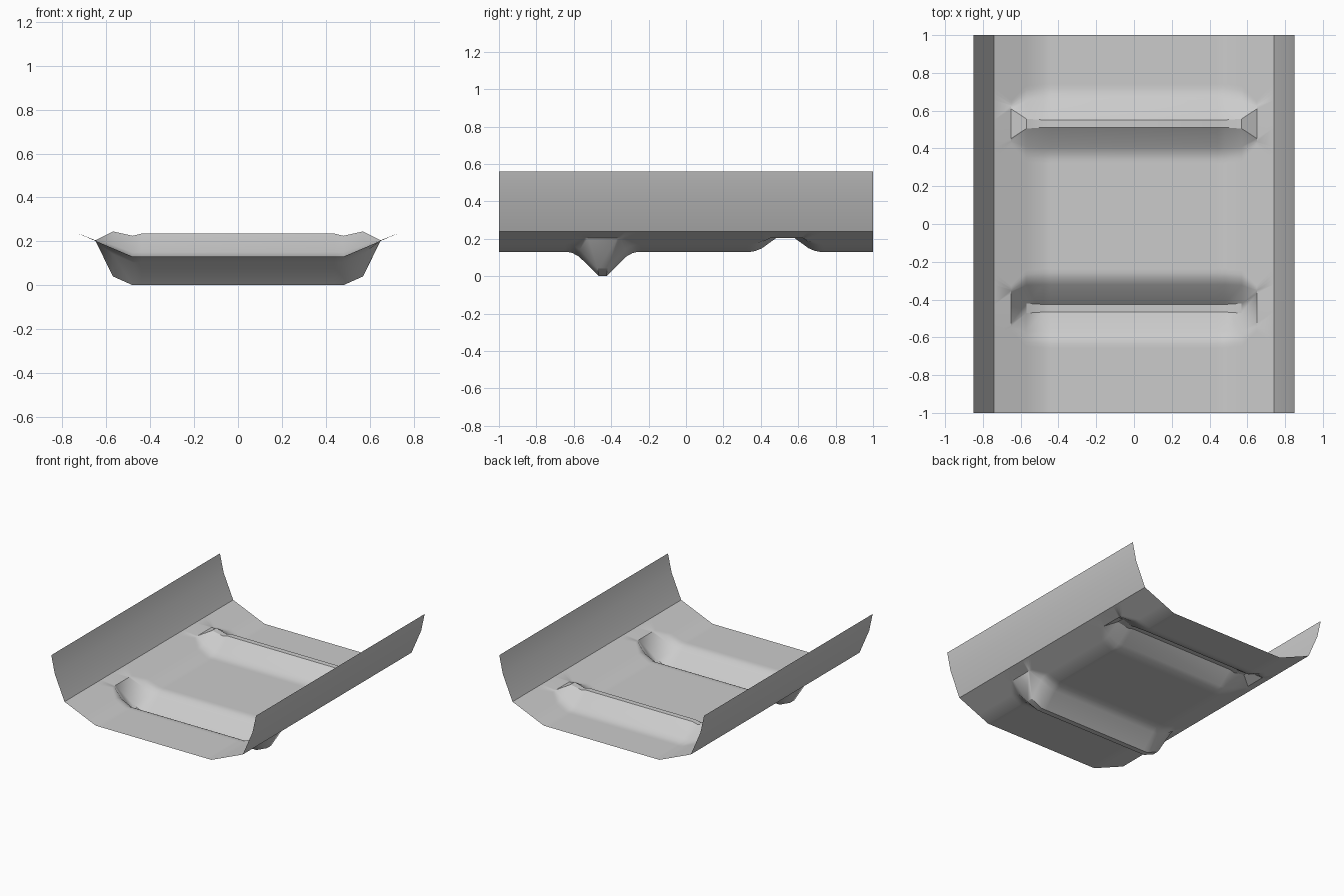
import bpy, bmesh, math

cube = bpy.data.objects.get("Cube")
if cube:
    bpy.data.objects.remove(cube)

steel = bpy.data.materials.new("plain grey")
steel.use_nodes = True
grey = (0.6, 0.6, 0.6, 1)
steel.diffuse_color = grey
steel.node_tree.nodes["Principled BSDF"].inputs["Base Color"].default_value = grey

# Half cross-section stations: x, sheet height, groove floor, ridge crest, end-cap pinch
half = [
    (0.44, 0.13, 0.0, 0.235, 0),
    (0.48, 0.13, 0.0, 0.225, 0),
    (0.57, 0.168, 0.04, 0.245, 0.1),
    (0.65, 0.202, 0.205, 0.205, 1),
    (0.74, 0.24, 0.24, 0.24, 0),
    (0.82, 0.425, 0.425, 0.425, 0),
    (0.85, 0.56, 0.56, 0.56, 0),
]
stations = [(-s[0],) + s[1:] for s in reversed(half)] + half

# Pressed bead profile: offset from its centre line, offset at the cap, share of full depth
bead = [(0.21, 0.12, 0), (0.187, 0.11, 0), (0.16, 0.1, 0.05),
        (0.125, 0.095, 0.2), (0.02, 0.078, 1)]
GROOVE_Y, RIDGE_Y = -0.446, 0.531


def bead_points(centre, base, peak, pinch):
    """Points across one bead, from front to back."""
    side = [(wide + (cap - wide) * pinch, base + (peak - base) * share)
            for wide, cap, share in bead]
    return ([(centre - o, z) for o, z in side]
            + [(centre + o, z) for o, z in reversed(side)])


# One open sheet with a groove at the front and a ridge at the back
bm = bmesh.new()
columns = []
for x, base, floor, crest, pinch in stations:
    line = [(-1, base)]
    line += bead_points(GROOVE_Y, base, floor, pinch)
    line += bead_points(RIDGE_Y, base, crest, pinch)
    line.append((1, base))
    columns.append([bm.verts.new((x, y, z)) for y, z in line])
for a, b in zip(columns, columns[1:]):
    for i in range(len(a) - 1):
        bm.faces.new((a[i], b[i], b[i + 1], a[i + 1]))

mesh = bpy.data.meshes.new("pressed_tray")
bm.to_mesh(mesh)
bm.free()
mesh.materials.append(steel)
tray = bpy.data.objects.new("pressed_tray", mesh)
bpy.context.collection.objects.link(tray)
bpy.context.view_layer.objects.active = tray
tray.select_set(True)
bpy.ops.object.shade_smooth_by_angle(angle=math.radians(33))
